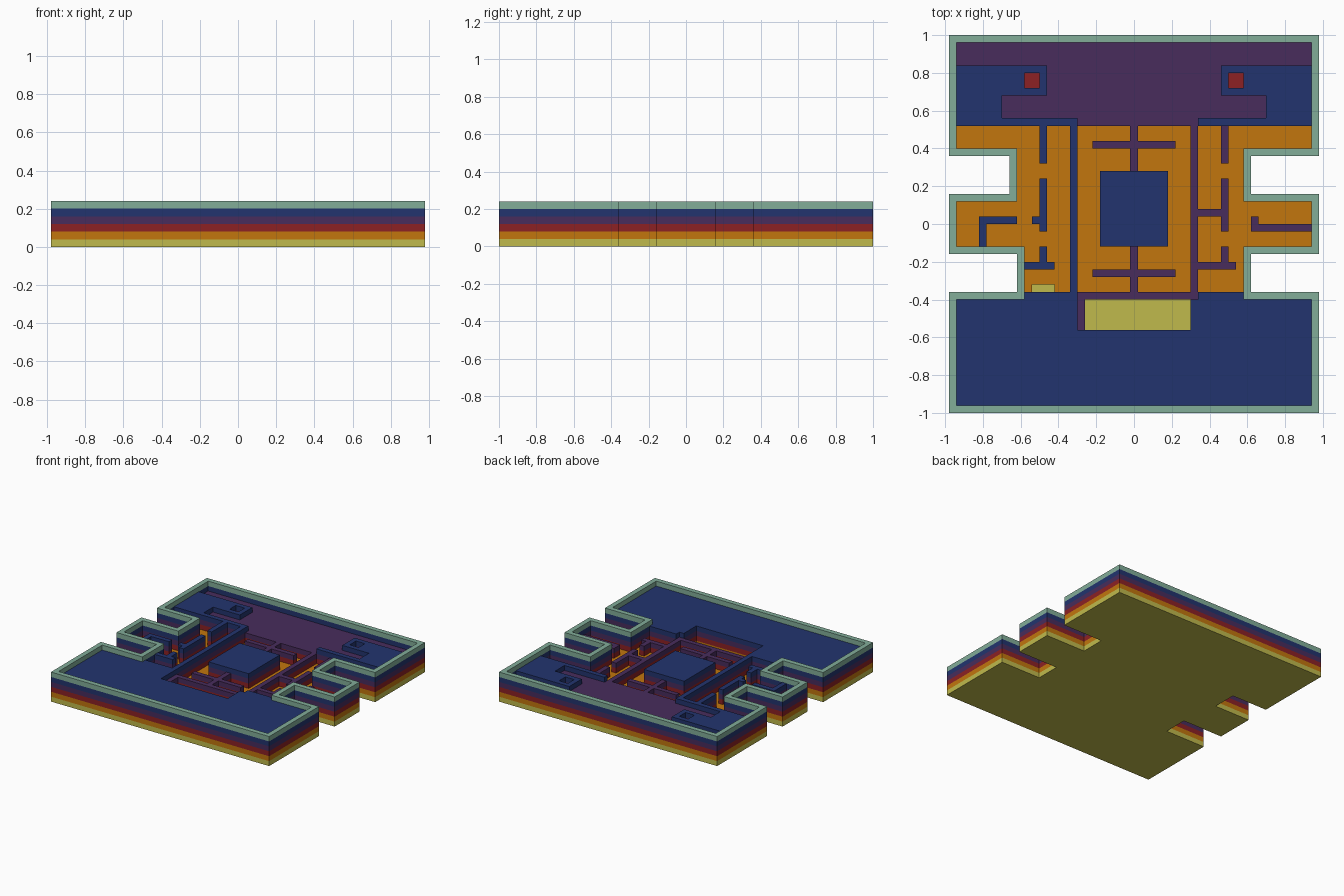
import bpy, bmesh

cube = bpy.data.objects.get("Cube")
if cube:
    bpy.data.objects.remove(cube)

CELL = 0.04
NX, NY = 49, 50
X0, Y0 = -0.98, -1.0
OUT, BASE, FLOOR, LOW, MID, HIGH, RIM = range(7)

level = [[RIM] * NY for _ in range(NX)]


def area(x1, x2, y1, y2, height):
    """Set the step height of a rectangle of the plan."""
    for i in range(round((x1 - X0) / CELL), round((x2 - X0) / CELL)):
        for j in range(round((y1 - Y0) / CELL), round((y2 - Y0) / CELL)):
            level[i][j] = height


# Large floors inside the rim
area(-.94, .94, -.96, -.36, HIGH)
area(-.94, .94, -.36, .52, FLOOR)
area(-.94, .94, .52, .96, MID)

# Side notches, each with a rim around it
for x1, x2, y1, y2 in ((-.98, -.66, .16, .36), (-.98, -.62, -.36, -.16),
                       (.62, .98, .16, .36), (.62, .98, -.36, -.16)):
    left = x1 < 0
    area(x1 if left else x1 - CELL, x2 + CELL if left else x2,
         y1 - CELL, y2 + CELL, RIM)
    area(x1, x2, y1, y2, OUT)

# Back terraces with sunken squares and a cross trench
area(-.94, -.46, .52, .84, HIGH)
area(.46, .94, .52, .84, HIGH)
area(-.46, -.30, .52, .56, HIGH)
area(.34, .46, .52, .56, HIGH)
area(-.70, .70, .56, .68, MID)
area(-.58, -.50, .72, .80, LOW)
area(.50, .58, .72, .80, LOW)

# Front pit and its ledge
area(-.30, .34, -.40, -.36, MID)
area(-.30, -.26, -.56, -.36, MID)
area(-.26, .30, -.56, -.40, BASE)
area(-.54, -.42, -.36, -.32, BASE)

# Centre block and the low walls around it
area(-.18, .18, -.12, .28, HIGH)
area(-.02, .02, .28, .52, MID)
area(-.02, .02, -.36, -.12, MID)
area(-.22, .22, .40, .44, MID)
area(-.22, .22, -.28, -.24, MID)

# Long corridor walls and broken walls beside them
area(-.34, -.30, -.36, .56, HIGH)
area(.30, .34, -.36, .56, MID)
for y1, y2 in ((.32, .52), (-.04, .24), (-.24, -.12)):
    area(-.50, -.46, y1, y2, HIGH)
    area(.46, .50, y1, y2, MID)

# Left stubs
area(-.54, -.50, 0, .04, HIGH)
area(-.58, -.42, -.24, -.20, HIGH)
area(-.82, -.62, 0, .04, HIGH)
area(-.82, -.78, -.12, .04, HIGH)

# Right stubs
area(.34, .46, .04, .08, MID)
area(.34, .54, -.24, -.20, MID)
area(.62, .66, -.04, .04, MID)
area(.62, .94, -.04, 0, MID)


def height_at(i, j):
    return level[i][j] if 0 <= i < NX and 0 <= j < NY else OUT


def linear(c):
    c /= 255
    return c / 12.92 if c <= 0.04045 else ((c + 0.055) / 1.055) ** 2.4


def make_material(name, rgb):
    mat = bpy.data.materials.new(name)
    colour = [linear(c) for c in rgb] + [1]
    mat.diffuse_color = colour
    mat.use_nodes = True
    mat.node_tree.nodes["Principled BSDF"].inputs["Base Color"].default_value = colour
    return mat


def build_layer(name, k, mat):
    """One coloured step: its exposed walls and tops, plus the underside."""
    bm = bmesh.new()
    z1, z2 = (k - 1) * CELL, k * CELL
    verts = {}

    def vert(i, j, z):
        if (i, j, z) not in verts:
            verts[i, j, z] = bm.verts.new((X0 + i * CELL, Y0 + j * CELL, z))
        return verts[i, j, z]

    def face(*points):
        bm.faces.new([vert(*p) for p in points])

    for i in range(NX):
        for j in range(NY):
            h = level[i][j]
            if h < k:
                continue
            ring = [(i, j), (i + 1, j), (i + 1, j + 1), (i, j + 1)]
            if h == k:
                face(*[(a, b, z2) for a, b in ring])
            if k == BASE:
                face(*[(a, b, 0) for a, b in reversed(ring)])
            for n, (di, dj) in enumerate(((0, -1), (1, 0), (0, 1), (-1, 0))):
                if height_at(i + di, j + dj) < k:
                    p, q = ring[n], ring[(n + 1) % 4]
                    face((*p, z1), (*q, z1), (*q, z2), (*p, z2))
    # Merge flat cells into larger faces
    bmesh.ops.dissolve_limit(bm, angle_limit=0.02, verts=bm.verts, edges=bm.edges)
    mesh = bpy.data.meshes.new(name)
    bm.to_mesh(mesh)
    bm.free()
    mesh.materials.append(mat)
    bpy.context.collection.objects.link(bpy.data.objects.new(name, mesh))


# Stacked layers, bottom to top
for k, (name, colour, rgb) in enumerate((
        ("base_layer", "yellow", (192, 186, 76)),
        ("floor_layer", "orange", (194, 118, 13)),
        ("low_layer", "red", (140, 33, 36)),
        ("wall_layer", "purple", (72, 44, 92)),
        ("terrace_layer", "blue", (34, 52, 110)),
        ("rim_layer", "pale green", (130, 173, 153))), start=1):
    build_layer(name, k, make_material(colour, rgb))
